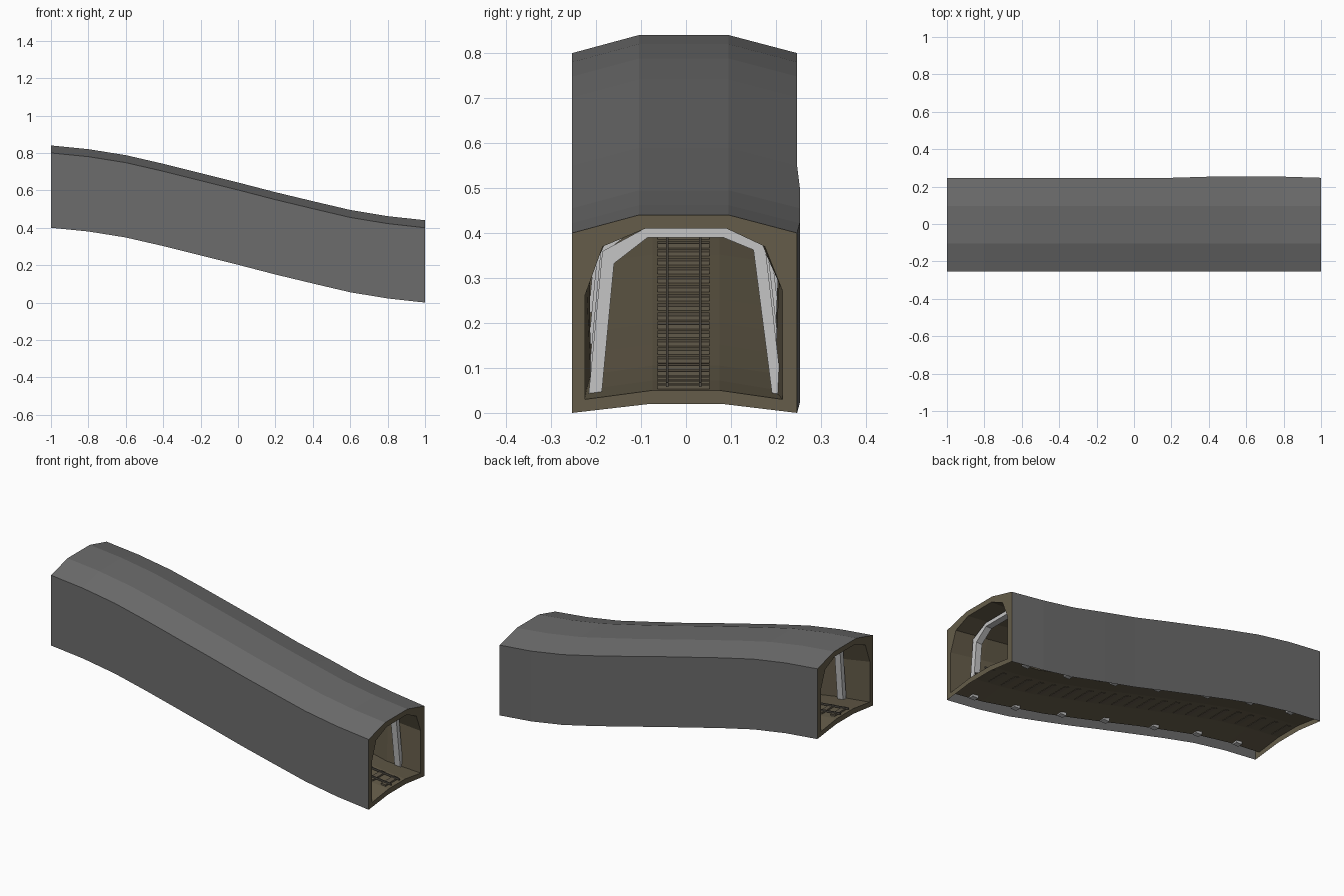
import bpy, bmesh, math, random

if "Cube" in bpy.data.objects:
    bpy.data.objects.remove(bpy.data.objects["Cube"])

random.seed(4)

def material(name, c):
    m = bpy.data.materials.new(name)
    m.diffuse_color = (*c, 1)
    m.use_nodes = True
    m.node_tree.nodes["Principled BSDF"].inputs["Base Color"].default_value = m.diffuse_color
    return m

GREY = material("dark grey shell", (0.15, 0.15, 0.15))
EARTH = material("brown earth", (0.13, 0.108, 0.068))
BEAM = material("pale grey beam", (0.56, 0.56, 0.56))
WOOD = material("brown sleeper wood", (0.12, 0.10, 0.068))
IRON = material("brown iron rail", (0.09, 0.08, 0.065))

def make(name, verts, faces, mats, face_mats=None):
    me = bpy.data.meshes.new(name)
    me.from_pydata(verts, [], faces)
    for m in mats:
        me.materials.append(m)
    if face_mats:
        for p, k in zip(me.polygons, face_mats):
            p.material_index = k
    ob = bpy.data.objects.new(name, me)
    bpy.context.collection.objects.link(ob)
    return ob

def fix_normals(ob):
    bm = bmesh.new()
    bm.from_mesh(ob.data)
    bmesh.ops.recalc_face_normals(bm, faces=bm.faces)
    bm.to_mesh(ob.data)
    bm.free()

# Height of the sloping floor line at eleven evenly spaced stations
RISE = [.40, .38, .348, .302, .252, .202, .15, .102, .055, .022, 0]
XS = [-1 + .2 * i for i in range(11)]

def rise(x):
    t = min(max((x + 1) / .2, 0), 9.9999)
    i = int(t)
    return RISE[i] + (RISE[i + 1] - RISE[i]) * (t - i)

# Cross-sections (y, z), counter-clockwise seen from the right end
OUTER = [(-.253, 0), (-.08, .02), (.08, .02), (.247, 0), (.247, .27),
         (.247, .40), (.095, .44), (-.105, .44), (-.253, .40), (-.253, .26)]
INNER = [(-.225, .03), (-.075, .05), (.075, .05), (.215, .03), (.215, .27),
         (.175, .37), (.09, .41), (-.09, .41), (-.185, .37), (-.225, .26)]
N = len(OUTER)

outer, inner = [], []
for s, x in enumerate(XS):
    end = s in (0, 10)
    for i, (y, z) in enumerate(OUTER):
        bulge = .006 if s in (7, 8, 9) and i in (3, 4, 5) else 0
        outer.append((x, y + bulge, z + RISE[s]))
    for i, (y, z) in enumerate(INNER):
        # rough rock walls between the two clean ends
        if not end and i not in (1, 2):
            y -= math.copysign(random.uniform(-.012, .02), y)
            if i > 3:
                z += random.uniform(-.014, .010)
        inner.append((x, y, z + RISE[s]))

def tube(skip=(), flip=False):
    faces = []
    for s in range(10):
        for i in range(N):
            if i in skip:
                continue
            j = (i + 1) % N
            f = (s * N + i, s * N + j, (s + 1) * N + j, (s + 1) * N + i)
            faces.append(f[::-1] if flip else f)
    return faces

# Outer shell, open underneath
make("tunnel_shell", outer, tube(skip=(0, 1, 2)), [GREY])
# Rock lining facing inward
make("tunnel_lining", inner, tube(flip=True), [EARTH])

# Flat end rims joining shell and lining
for name, s in (("upper_end_rim", 0), ("lower_end_rim", 10)):
    v = outer[s * N:(s + 1) * N] + inner[s * N:(s + 1) * N]
    f = [(i, (i + 1) % N, N + (i + 1) % N, N + i) for i in range(N)]
    if s == 0:
        f = [q[::-1] for q in f]
    make(name, v, f, [EARTH])

# Support frames: five-sided arches
ARCH_OUT = [(-.217, .022), (-.186, .345), (-.09, .397), (.09, .397), (.176, .356), (.215, .022)]
ARCH_IN = [(-.188, .022), (-.16, .318), (-.085, .376), (.082, .376), (.150, .348), (.192, .022)]

def frame(k, x, depth=.036):
    h, n = rise(x), len(ARCH_OUT)
    verts = [(x + d, y, z + h) for d in (-depth / 2, depth / 2)
             for y, z in ARCH_OUT + ARCH_IN]
    f = []
    for i in range(n - 1):
        a, b, c, d = i, i + 1, n + i + 1, n + i
        f += [(a, b, c, d), (a + 2*n, b + 2*n, c + 2*n, d + 2*n),
              (a, b, b + 2*n, a + 2*n), (d, c, c + 2*n, d + 2*n)]
    for i in (0, n - 1):
        f.append((i, n + i, 3*n + i, 2*n + i))
    fix_normals(make(f"support_frame_{k}", verts, f, [BEAM]))

for k, x in enumerate((-.84, -.58, -.3, .02, .3, .6, .87)):
    frame(k, x)

# Bars swept along the slope: used for sleepers and rails
def bar(name, xs, y0, y1, z0, z1, mat):
    verts, f = [], []
    for x in xs:
        h = rise(x)
        verts += [(x, y0, h + z0), (x, y1, h + z0), (x, y1, h + z1), (x, y0, h + z1)]
    for s in range(len(xs) - 1):
        for i in range(4):
            j = (i + 1) % 4
            f.append((s*4 + i, s*4 + j, s*4 + 4 + j, s*4 + 4 + i))
    e = (len(xs) - 1) * 4
    f += [(0, 1, 2, 3), (e, e + 1, e + 2, e + 3)]
    fix_normals(make(name, verts, f, [mat]))

for i in range(25):
    x = -.96 + .08 * i
    bar(f"sleeper_{i}", (x - .014, x + .014), -.063, .052, .048, .059, WOOD)

for name, y in (("left_rail", -.042), ("right_rail", .032)):
    bar(name, [-.995] + XS[1:-1] + [.995], y - .003, y + .003, .057, .067, IRON)
